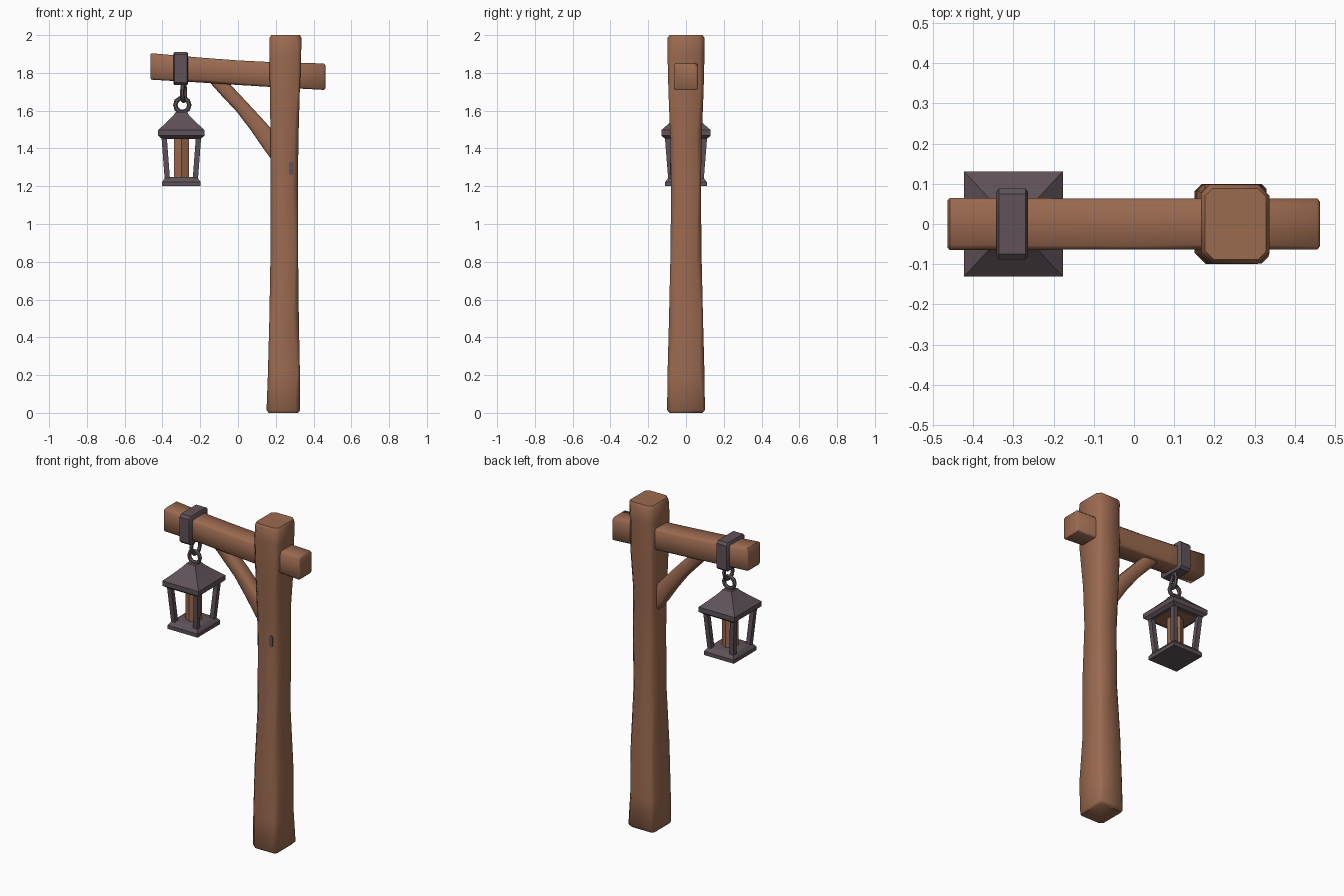
import bpy, bmesh, math, random
from mathutils import Vector

if "Cube" in bpy.data.objects:
    bpy.data.objects.remove(bpy.data.objects["Cube"])

random.seed(4)


def material(name, rgb):
    m = bpy.data.materials.new(name)
    m.diffuse_color = (*rgb, 1)
    m.use_nodes = True
    m.node_tree.nodes["Principled BSDF"].inputs["Base Color"].default_value = m.diffuse_color
    return m


WOOD = material("brown wood", (0.33, 0.145, 0.08))
IRON = material("dark iron", (0.115, 0.085, 0.1))
X, Y, Z = Vector((1, 0, 0)), Vector((0, 1, 0)), Vector((0, 0, 1))


def ring(c, u, v, hu, hv, ch=0.0, wear=0.0):
    """Rectangle cross-section; ch cuts the corners, wear roughens them."""
    pts = []
    for su, sv in ((1, 1), (-1, 1), (-1, -1), (1, -1)):
        if ch == 0:
            pts.append((su * hu, sv * hv))
            continue
        k = ch * (1 + random.uniform(-wear, wear))
        pair = [(su * hu, sv * (hv - k)), (su * (hu - k), sv * hv)]
        pts += pair if su * sv > 0 else pair[::-1]
    return [Vector(c) + u * a + v * b for a, b in pts]


def loft(name, rings, mat, angle=35):
    """Skin a stack of cross-sections and cap both ends."""
    bm = bmesh.new()
    rows = [[bm.verts.new(p) for p in r] for r in rings]
    n = len(rows[0])
    for a, b in zip(rows, rows[1:]):
        for i in range(n):
            j = (i + 1) % n
            bm.faces.new((a[i], a[j], b[j], b[i]))
    bm.faces.new(rows[0][::-1])
    bm.faces.new(rows[-1])
    bmesh.ops.recalc_face_normals(bm, faces=bm.faces)
    me = bpy.data.meshes.new(name)
    bm.to_mesh(me)
    bm.free()
    ob = bpy.data.objects.new(name, me)
    bpy.context.collection.objects.link(ob)
    me.materials.append(mat)
    smooth(ob, angle)
    return ob


def smooth(ob, angle):
    bpy.ops.object.select_all(action='DESELECT')
    ob.select_set(True)
    bpy.context.view_layer.objects.active = ob
    bpy.ops.object.shade_smooth_by_angle(angle=math.radians(angle))


# Post: flared foot, narrow middle, wider head (z, x centre, half x, half y)
post = [(0.0, 0.24, 0.078, 0.088), (0.015, 0.24, 0.089, 0.1),
        (0.2, 0.243, 0.085, 0.098), (0.5, 0.244, 0.078, 0.09),
        (0.85, 0.245, 0.073, 0.082), (1.2, 0.245, 0.072, 0.079),
        (1.45, 0.246, 0.074, 0.083), (1.7, 0.248, 0.079, 0.093),
        (1.9, 0.25, 0.084, 0.098), (1.985, 0.252, 0.085, 0.098),
        (2.0, 0.252, 0.076, 0.088)]
loft("post", [ring((x, 0, z), X, Y, a, b, 0.02, 0.5) for z, x, a, b in post], WOOD, 50)

# Crossbeam, dropping slightly to the right (x, z centre, half y, half z)
beam = [(-0.464, 1.834, 0.058, 0.062), (-0.458, 1.834, 0.065, 0.07),
        (-0.2, 1.815, 0.064, 0.066), (0.0, 1.801, 0.064, 0.065),
        (0.2, 1.79, 0.063, 0.066), (0.455, 1.78, 0.064, 0.07),
        (0.462, 1.78, 0.056, 0.062)]
loft("crossbeam", [ring((x, 0, z), Y, Z, a, b, 0.012, 0.4) for x, z, a, b in beam], WOOD, 50)

# Curved diagonal brace under the beam (x, z, half thickness)
brace = [(-0.125, 1.785, 0.042), (-0.06, 1.705, 0.037), (0.02, 1.62, 0.037),
         (0.1, 1.525, 0.043), (0.17, 1.435, 0.05), (0.21, 1.38, 0.05)]
side = Vector((0.75, 0, 0.66))
loft("brace", [ring((x, 0, z), side, Y, h, 0.04, 0.012, 0.3) for x, z, h in brace], WOOD, 50)

# Iron nail plate on the front of the post
loft("nail_plate", [ring((0.282, y, 1.295), X, Z, 0.012, 0.036, 0.008)
                    for y in (-0.084, -0.079)], IRON)

# Iron strap wrapped round the beam
strap = [(-0.342, 0.08, 0.08), (-0.336, 0.088, 0.088),
         (-0.27, 0.088, 0.088), (-0.264, 0.08, 0.08)]
loft("beam_strap", [ring((x, 0, 1.823), Y, Z, a, b, 0.014) for x, a, b in strap], IRON)


# Two interlocking chain links
def link(name, loc, rot, major, minor, stretch):
    bpy.ops.mesh.primitive_torus_add(location=loc, rotation=rot, major_radius=major,
                                     minor_radius=minor, major_segments=10, minor_segments=6)
    ob = bpy.context.object
    ob.name = name
    ob.scale.y = stretch
    ob.data.materials.append(IRON)
    smooth(ob, 40)


LX = -0.3
link("lantern_ring", (LX + 0.005, 0, 1.63), (math.pi / 2, 0, 0), 0.037, 0.012, 1.0)
link("strap_link", (LX + 0.012, 0, 1.695), (math.pi / 2, 0, math.radians(75)), 0.032, 0.011, 1.35)


def stack(name, levels, mat, ch=0.0):
    """Square lantern part from (z, half x, half y) levels."""
    return loft(name, [ring((LX, 0, z), X, Y, a, b, ch) for z, a, b in levels], mat, 30)


# Lantern roof, a flared pyramid with a thick eave
roof = stack("lantern_roof", [(1.453, 0.105, 0.113), (1.468, 0.123, 0.131),
                              (1.497, 0.123, 0.131), (1.535, 0.082, 0.087),
                              (1.575, 0.042, 0.044), (1.592, 0.03, 0.03)], IRON)
stack("lantern_ceiling", [(1.449, 0.085, 0.09), (1.455, 0.085, 0.09)], WOOD)

# Lantern base tray
stack("lantern_base", [(1.2, 0.102, 0.11), (1.222, 0.102, 0.11),
                       (1.245, 0.086, 0.093), (1.248, 0.08, 0.087)], IRON)

# Four leaning corner bars
for sx in (-1, 1):
    for sy in (-1, 1):
        loft("lantern_corner_bar",
             [ring((LX + sx * a, sy * b, z), X, Y, 0.014, 0.014)
              for a, b, z in ((0.074, 0.08, 1.235), (0.091, 0.098, 1.46))], IRON)

# Candle inside the lantern
bpy.ops.mesh.primitive_cylinder_add(vertices=6, radius=0.046, depth=0.215,
                                    location=(LX, 0, 1.35))
candle = bpy.context.object
candle.name = "candle"
candle.data.materials.append(WOOD)
